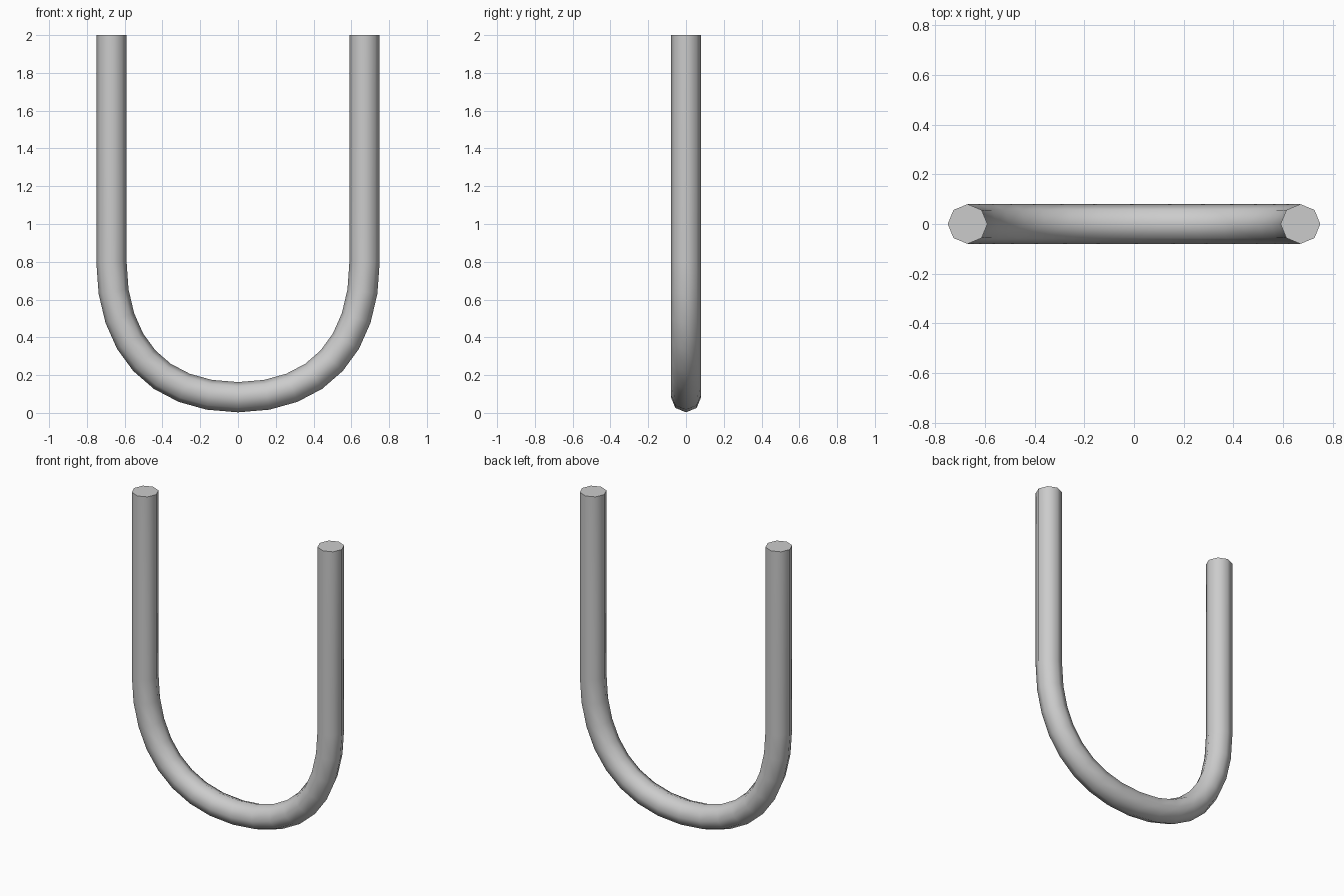
import bpy

if "Cube" in bpy.data.objects:
    bpy.data.objects.remove(bpy.data.objects["Cube"])

# Centre line of the bent tube: straight legs joined by a rounded bottom
R = 0.08
ZB = R + 0.003
knots = [  # position, left handle, right handle
    ((-0.67, 2.0), (-0.67, 2.0), (-0.67, 2.0)),
    ((-0.67, 0.80), (-0.67, 0.80), (-0.67, 0.36)),
    ((0.0, ZB), (-0.43, ZB), (0.43, ZB)),
    ((0.67, 0.80), (0.67, 0.36), (0.67, 0.80)),
    ((0.67, 2.0), (0.67, 2.0), (0.67, 2.0)),
]


def bezier(p0, p1, p2, p3, t):
    s = 1 - t
    return tuple(s**3 * a + 3*s*s*t * b + 3*s*t*t * c + t**3 * d
                 for a, b, c, d in zip(p0, p1, p2, p3))


path = [knots[0][0]]
for a, b in zip(knots[1:3], knots[2:4]):
    path += [bezier(a[0], a[2], b[1], b[0], i / 8) for i in range(8)]
path += [knots[3][0], knots[4][0]]

# Sweep an eight-sided section along the path
curve = bpy.data.curves.new("u_tube", 'CURVE')
curve.dimensions = '3D'
curve.bevel_depth = R
curve.bevel_resolution = 2
curve.use_fill_caps = True
spline = curve.splines.new('POLY')
spline.points.add(len(path) - 1)
for pt, (x, z) in zip(spline.points, path):
    pt.co = (x, 0, z, 1)
tube = bpy.data.objects.new("u_tube", curve)
bpy.context.collection.objects.link(tube)

# Smooth sides, crisp end caps
bpy.context.view_layer.objects.active = tube
tube.select_set(True)
bpy.ops.object.convert(target='MESH')
tube = bpy.context.object
bpy.ops.object.mode_set(mode='EDIT')
bpy.ops.mesh.select_all(action='SELECT')
bpy.ops.mesh.remove_doubles(threshold=0.0005)
bpy.ops.mesh.normals_make_consistent(inside=False)
bpy.ops.object.mode_set(mode='OBJECT')
bpy.ops.object.shade_smooth_by_angle(angle=1.05)
